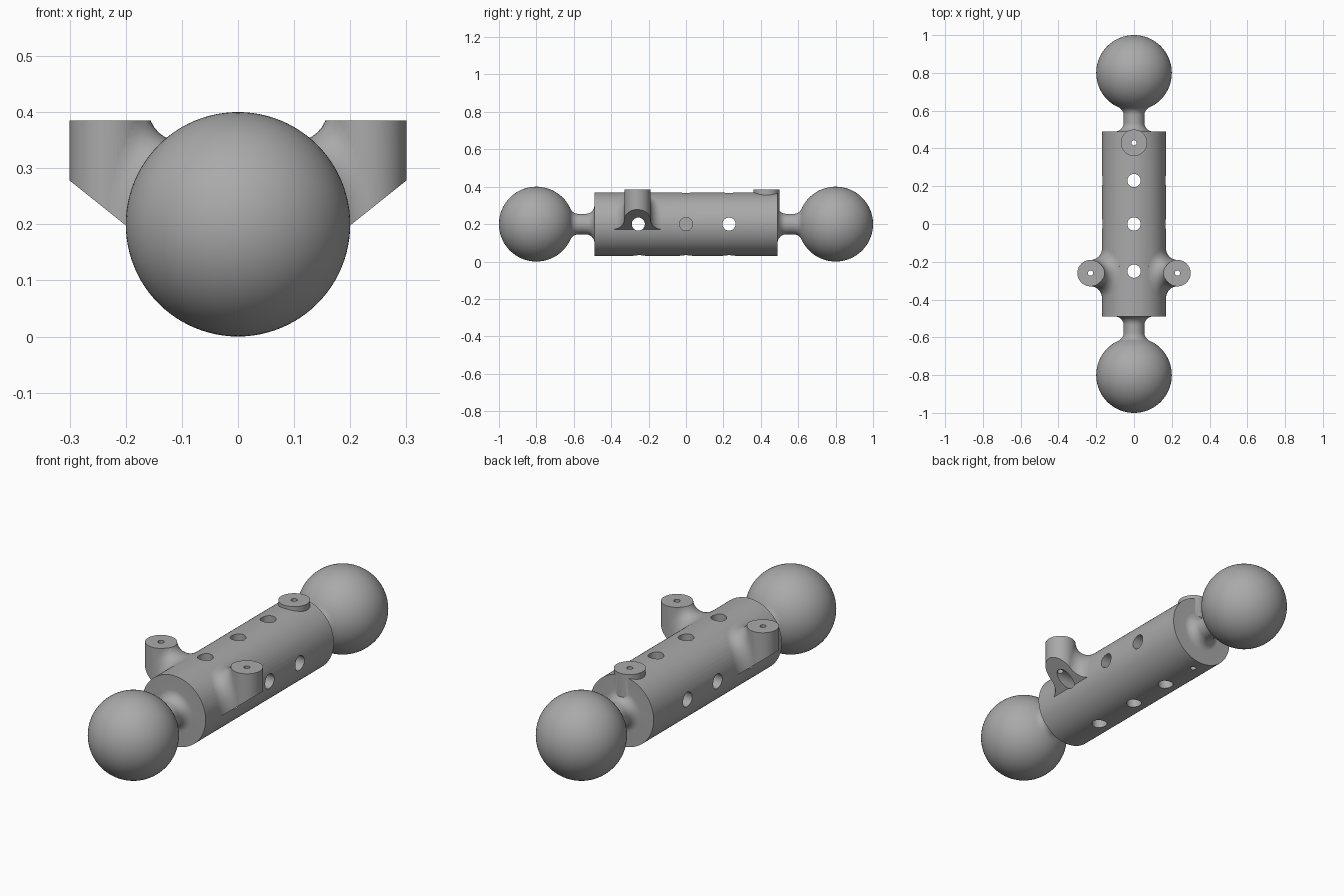
import bpy, bmesh, math
from mathutils import Vector, Matrix

if "Cube" in bpy.data.objects:
    bpy.data.objects.remove(bpy.data.objects["Cube"])

AXIS_Z = 0.2       # height of the main axis
BODY_R, BODY_END = 0.17, 0.49
BALL_R, BALL_Y = 0.2, 0.8
NECK_R, NECK_F = 0.055, 0.045
LUG_X, LUG_Y, LUG_R, LUG_F = 0.23, -0.26, 0.07, 0.06
TOP = 0.385        # height of the flat lug and boss tops
HOLE_R, PIN_R = 0.035, 0.014

grey = bpy.data.materials.new("plain grey")
grey.use_nodes = True
grey.diffuse_color = (0.4, 0.4, 0.4, 1)
grey.node_tree.nodes["Principled BSDF"].inputs["Base Color"].default_value = (0.4, 0.4, 0.4, 1)


def finish(bm, name):
    bmesh.ops.recalc_face_normals(bm, faces=bm.faces)
    mesh = bpy.data.meshes.new(name)
    bm.to_mesh(mesh)
    bm.free()
    mesh.materials.append(grey)
    obj = bpy.data.objects.new(name, mesh)
    bpy.context.collection.objects.link(obj)
    return obj


def rod(name, start, end, radius, segments=48):
    start, end = Vector(start), Vector(end)
    turn = (end - start).to_track_quat('Z', 'Y').to_matrix().to_4x4()
    bm = bmesh.new()
    bmesh.ops.create_cone(bm, cap_ends=True, segments=segments, radius1=radius,
                          radius2=radius, depth=(end - start).length,
                          matrix=Matrix.Translation((start + end) / 2) @ turn)
    return finish(bm, name)


def block(name, centre, angle=0):
    bm = bmesh.new()
    bmesh.ops.create_cube(bm, size=1, matrix=Matrix.Translation(centre) @ Matrix.Rotation(angle, 4, 'Y'))
    return finish(bm, name)


def apply(obj, mod):
    bpy.context.view_layer.objects.active = obj
    bpy.ops.object.modifier_apply(modifier=mod.name)


def combine(obj, other, operation):
    other.hide_render = True
    mod = obj.modifiers.new("combine", 'BOOLEAN')
    mod.operation, mod.solver, mod.object = operation, 'EXACT', other
    apply(obj, mod)
    bpy.data.objects.remove(other)


def arc(y, r, radius, a0, a1, steps):
    angles = [math.radians(a0 + (a1 - a0) * i / steps) for i in range(steps + 1)]
    return [(y + radius * math.cos(a), r + radius * math.sin(a)) for a in angles]


# Main shaft: body, filleted necks and balls turned as one profile
reach = BALL_R + NECK_F
fillet_r = NECK_R + NECK_F
tilt = math.degrees(math.asin(fillet_r / reach))
fillet_y = BALL_Y - math.sqrt(reach ** 2 - fillet_r ** 2)
half = [(0, BODY_R), (BODY_END, BODY_R)]
half += arc(BODY_END + NECK_F, fillet_r, NECK_F, 180, 270, 10)
half += arc(fillet_y, fillet_r, NECK_F, 270, 360 - tilt, 10)
half += arc(BALL_Y, 0, BALL_R, 180 - tilt, 0, 40)[1:]
profile = [(-y, r) for y, r in reversed(half[1:])] + half[1:]

bm = bmesh.new()
verts = [bm.verts.new((max(r, 0), y, AXIS_Z)) for y, r in profile]
edges = [bm.edges.new(pair) for pair in zip(verts, verts[1:])]
bmesh.ops.spin(bm, geom=verts + edges, cent=(0, 0, AXIS_Z), axis=(0, 1, 0),
               angle=math.tau, steps=96, use_duplicate=False)
bmesh.ops.remove_doubles(bm, verts=bm.verts, dist=1e-5)
shaft = finish(bm, "ball_ended_shaft")


# Rolling fillet between an upright lug and the round body
def lug_fillet(steps=28, across=10):
    bm = bmesh.new()
    rings = []
    for i in range(2 * steps):
        upper = i <= steps
        t = i / steps if upper else 2 - i / steps
        a = math.pi / 2 + math.pi * (1 - math.cos(math.pi * t)) / 2
        x = LUG_X + (LUG_R + LUG_F) * math.cos(a)
        rise = math.sqrt(max((BODY_R + LUG_F) ** 2 - x * x, 0)) * (1 if upper else -1)
        centre = Vector((x, LUG_Y + (LUG_R + LUG_F) * math.sin(a), AXIS_Z + rise))
        to_lug = Vector((-math.cos(a), -math.sin(a), 0))
        to_body = Vector((-x, 0, -rise)).normalized()
        rings.append([bm.verts.new(centre + LUG_F * to_lug.slerp(to_body, k / across))
                      for k in range(across + 1)])
    lug_core = bm.verts.new((LUG_X, LUG_Y, AXIS_Z))
    body_core = bm.verts.new((0.04, LUG_Y, AXIS_Z))
    for r, s in zip(rings, rings[1:] + rings[:1]):
        for k in range(across):
            bm.faces.new((r[k], r[k + 1], s[k + 1], s[k]))
        bm.faces.new((r[0], s[0], lug_core))
        bm.faces.new((s[-1], r[-1], body_core))
    return finish(bm, "lug_fillet")


# Side lugs: flat top, sloping underside, mirrored
lugs = rod("side_lugs", (LUG_X, LUG_Y, 0.05), (LUG_X, LUG_Y, 0.46), LUG_R, 64)
combine(lugs, lug_fillet(), 'UNION')
combine(lugs, block("top_cutter", (0.2, LUG_Y, TOP + 0.5)), 'DIFFERENCE')
slope = math.atan(0.8)
under = Vector((0.3, LUG_Y, 0.278)) + 0.5 * Vector((math.sin(slope), 0, -math.cos(slope)))
combine(lugs, block("slope_cutter", under, -slope), 'DIFFERENCE')
mirror = lugs.modifiers.new("mirror", 'MIRROR')
mirror.use_mirror_merge = False
apply(lugs, mirror)
combine(shaft, lugs, 'UNION')

# Round boss on top near the back
combine(shaft, rod("top_boss", (0, 0.43, 0.25), (0, 0.43, TOP), LUG_R, 64), 'UNION')

# Cross holes through the body
for y in (-0.25, 0, 0.23):
    combine(shaft, rod("upright_hole", (0, y, -0.2), (0, y, 0.6), HOLE_R), 'DIFFERENCE')
for y in (-0.255, 0.23):
    combine(shaft, rod("side_hole", (-0.5, y, AXIS_Z), (0.5, y, AXIS_Z), HOLE_R), 'DIFFERENCE')
for side in (-1, 1):
    combine(shaft, rod("blind_hole", (side * 0.06, 0, AXIS_Z), (side * 0.5, 0, AXIS_Z), HOLE_R), 'DIFFERENCE')

# Pin holes through the lugs and boss
for x, y in ((LUG_X, LUG_Y), (-LUG_X, LUG_Y), (0, 0.43)):
    combine(shaft, rod("pin_hole", (x, y, -0.2), (x, y, 0.6), PIN_R, 24), 'DIFFERENCE')

# Smooth curved faces, sharp rims
bpy.ops.object.select_all(action='DESELECT')
shaft.select_set(True)
bpy.context.view_layer.objects.active = shaft
bpy.ops.object.shade_smooth_by_angle(angle=math.radians(30))
